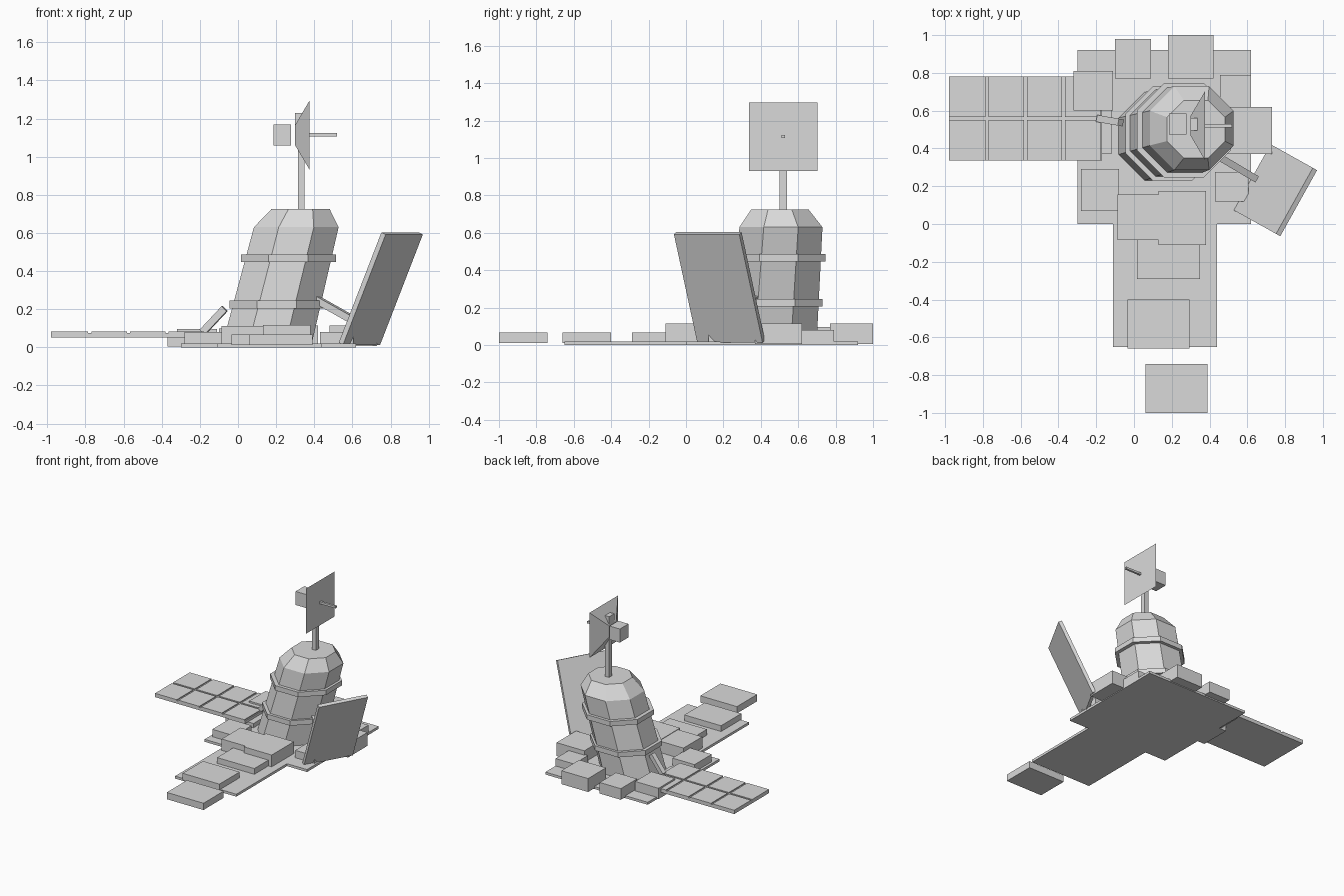
import bpy, bmesh, math
from mathutils import Vector, Matrix

if "Cube" in bpy.data.objects:
    bpy.data.objects.remove(bpy.data.objects["Cube"])

grey = bpy.data.materials.new("pale_grey")
grey.diffuse_color = (0.7, 0.7, 0.7, 1)
grey.use_nodes = True
grey.node_tree.nodes["Principled BSDF"].inputs["Base Color"].default_value = grey.diffuse_color


def finish(name, bm):
    bmesh.ops.recalc_face_normals(bm, faces=bm.faces)
    me = bpy.data.meshes.new(name)
    bm.to_mesh(me)
    bm.free()
    me.materials.append(grey)
    ob = bpy.data.objects.new(name, me)
    bpy.context.collection.objects.link(ob)
    return ob


def oriented_box(name, matrix, size):
    bm = bmesh.new()
    bmesh.ops.create_cube(bm, size=1, matrix=matrix @ Matrix.Diagonal((*size, 1)))
    return finish(name, bm)


def box(name, x0, x1, y0, y1, z0, z1):
    centre = Vector(((x0 + x1) / 2, (y0 + y1) / 2, (z0 + z1) / 2))
    return oriented_box(name, Matrix.Translation(centre), (x1 - x0, y1 - y0, z1 - z0))


def strut(name, a, b, width):
    a, b = Vector(a), Vector(b)
    rot = (b - a).to_track_quat('Z', 'Y').to_matrix().to_4x4()
    return oriented_box(name, Matrix.Translation((a + b) / 2) @ rot, (width, width, (b - a).length))


def stack(name, rings, sides=8):
    """Loft regular rings given as (x, y, z, half width across flats)."""
    bm = bmesh.new()
    loops = []
    for x, y, z, half in rings:
        r = half / math.cos(math.pi / sides)
        loops.append([bm.verts.new((x + r * math.cos((i + 0.5) * math.tau / sides),
                                    y + r * math.sin((i + 0.5) * math.tau / sides), z))
                      for i in range(sides)])
    for lo, hi in zip(loops, loops[1:]):
        for i in range(sides):
            j = (i + 1) % sides
            bm.faces.new((lo[i], lo[j], hi[j], hi[i]))
    bm.faces.new(loops[0])
    bm.faces.new(loops[-1])
    return finish(name, bm)


# Cross-shaped base plate
bm = bmesh.new()
outline = [(-.30, 0), (-.11, 0), (-.11, -.65), (.44, -.65), (.44, 0), (.62, 0), (.62, .92), (-.30, .92)]
face = bm.faces.new([bm.verts.new((x, y, 0)) for x, y in outline])
up = bmesh.ops.extrude_face_region(bm, geom=[face])["geom"]
bmesh.ops.translate(bm, vec=(0, 0, .02), verts=[v for v in up if isinstance(v, bmesh.types.BMVert)])
finish("base_plate", bm)

# Loose slabs scattered around the base
slabs = [
    ("back_left_slab", -.10, .09, .77, .98, .01, .10),
    ("back_right_slab", .18, .42, .77, 1.0, .006, .115),
    ("left_rear_slab", -.32, -.11, .60, .81, .01, .097),
    ("left_slab", -.37, -.12, .37, .62, .005, .055),
    ("left_front_slab", -.28, -.08, .07, .29, .01, .08),
    ("step_left_slab", -.087, .14, -.085, .157, .01, .112),
    ("step_right_slab", .13, .38, -.11, .175, .01, .116),
    ("lower_step_slab", .015, .35, -.29, -.08, .01, .067),
    ("path_slab", -.035, .295, -.66, -.40, .012, .067),
    ("path_end_slab", .06, .39, -1.0, -.74, .012, .067),
    ("right_rear_slab", .455, .62, .61, .79, .01, .08),
    ("right_slab", .48, .73, .37, .62, .006, .115),
    ("right_front_slab", .43, .605, .12, .275, .01, .08),
]
for s in slabs:
    box(*s)


# Leaning octagonal body with cap and bands
def axis(z):
    return .153 + .25 * (z - .02), .465 + .07 * (z - .02), z


stack("body", [(*axis(.015), .234), (*axis(.63), .222), (.328, .502, .725, .153)])
for name, z in (("lower_band", .205), ("upper_band", .447)):
    x, y, _ = axis(z + .02)
    stack(name, [(x, y, z, .25), (x, y, z + .04, .25)])

# Mast, bracket, receiver box and square dish
box("mast", .314, .35, .50, .54, .70, 1.18)
box("mast_bracket", .298, .335, .495, .56, 1.15, 1.23)
box("receiver_box", .185, .277, .475, .585, 1.06, 1.17)
dish = stack("dish", [(0, 0, 0, .05), (0, 0, .078, .183)], sides=4)
dish.data.transform(Matrix.Translation((.298, .52, 1.113)) @ Matrix.Rotation(math.pi / 2, 4, 'Y'))
strut("dish_feed", (.37, .52, 1.115), (.518, .52, 1.115), .017)

# Flat solar wing with a 4 x 2 set of cells
box("wing_panel", -.98, -.17, .335, .78, .053, .076)
dx, dy, gap = .81 / 4, .445 / 2, .008
for i in range(4):
    for j in range(2):
        x, y = -.98 + i * dx, .335 + j * dy
        box(f"wing_cell_{i}_{j}", x + (gap if i else 0), x + dx - gap,
            y + (gap if j else 0), y + dy - (0 if j else gap), .075, .084)
strut("wing_strut", (-.185, .557, .08), (-.07, .537, .203), .037)

# Raised panel leaning outward on the right
h = Vector((.873, -.487, 0))
z = Vector((0, 0, 1))
along = z.cross(h)
slope = h * .405 + z * .914
normal = along.cross(slope)
if normal.z < 0:
    normal.negate()
m = Matrix((along, slope, normal)).transposed().to_4x4()
m.translation = Vector((.76, .1725, .3025)) + normal * .014
oriented_box("leaning_panel", m, (.40, .633, .028))
strut("leaning_panel_strut", (.40, .385, .258), (.645, .24, .12), .037)
